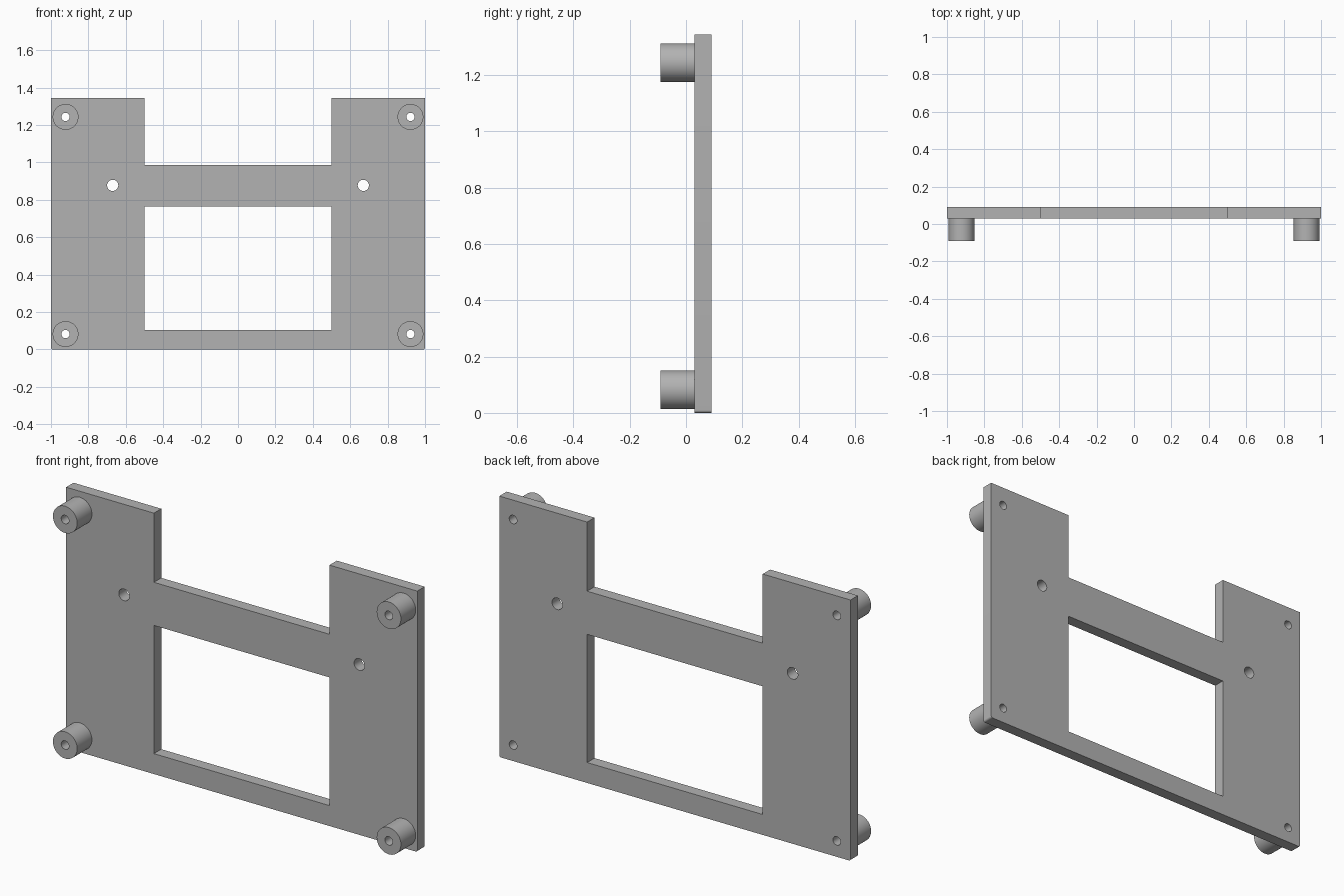
import bpy, bmesh, math
from mathutils import Matrix

if "Cube" in bpy.data.objects:
    bpy.data.objects.remove(bpy.data.objects["Cube"])

grey = bpy.data.materials.new("plain grey")
grey.diffuse_color = (0.45, 0.45, 0.45, 1)
grey.use_nodes = True
grey.node_tree.nodes["Principled BSDF"].inputs["Base Color"].default_value = grey.diffuse_color


def circle(x, z, r, n=32):
    return [(x + r * math.cos(2 * math.pi * i / n),
             z + r * math.sin(2 * math.pi * i / n)) for i in range(n)]


def solid(name, loops, y0, y1):
    """Fill an outline with holes in the XZ plane and extrude it from y0 to y1."""
    curve = bpy.data.curves.new(name + "_profile", 'CURVE')
    curve.dimensions = '2D'
    curve.fill_mode = 'BOTH'
    curve.extrude = (y1 - y0) / 2
    for loop in loops:
        spline = curve.splines.new('POLY')
        spline.points.add(len(loop) - 1)
        for point, (x, z) in zip(spline.points, loop):
            point.co = (x, z, 0, 1)
        spline.use_cyclic_u = True
    temp = bpy.data.objects.new(name + "_profile", curve)
    bpy.context.collection.objects.link(temp)
    bpy.context.view_layer.update()
    evaluated = temp.evaluated_get(bpy.context.evaluated_depsgraph_get())
    mesh = bpy.data.meshes.new_from_object(evaluated)
    bpy.data.objects.remove(temp)

    # Stand the profile upright and weld the caps to the walls
    mesh.transform(Matrix.Translation((0, (y0 + y1) / 2, 0))
                   @ Matrix.Rotation(math.pi / 2, 4, 'X'))
    bm = bmesh.new()
    bm.from_mesh(mesh)
    bmesh.ops.remove_doubles(bm, verts=bm.verts, dist=1e-5)
    bmesh.ops.recalc_face_normals(bm, faces=bm.faces)
    bm.to_mesh(mesh)
    bm.free()
    mesh.name = name
    mesh.materials.clear()
    mesh.materials.append(grey)
    obj = bpy.data.objects.new(name, mesh)
    bpy.context.collection.objects.link(obj)
    bpy.ops.object.select_all(action='DESELECT')
    obj.select_set(True)
    bpy.context.view_layer.objects.active = obj
    bpy.ops.object.shade_smooth_by_angle(angle=math.radians(30))
    return obj


TOP, NOTCH = 1.343, 0.987
SPOTS = [(sx * 0.922, z) for sx in (-1, 1) for z in (0.082, 1.243)]

# Plate outline: right half with a small rounded lower corner, then mirrored
R = 0.01
corner = [(1 - R + R * math.sin(a), R - R * math.cos(a))
          for a in (i * math.pi / 12 for i in range(7))]
right = corner + [(1, TOP), (0.5, TOP), (0.5, NOTCH)]
outline = right + [(-x, z) for x, z in reversed(right)]
window = [(-0.5, 0.105), (0.5, 0.105), (0.5, 0.765), (-0.5, 0.765)]

# Plate with window, corner screw holes and two larger middle holes
holes = [circle(x, z, 0.022) for x, z in SPOTS]
holes += [circle(sx * 0.67, 0.877, 0.03) for sx in (-1, 1)]
solid("mounting_plate", [outline, window] + holes, 0.03, 0.09)

# Tubular standoffs on the front corners
for i, (x, z) in enumerate(SPOTS):
    solid(f"standoff_{i + 1}", [circle(x, z, 0.069, 48), circle(x, z, 0.022)],
          -0.09, 0.03)
